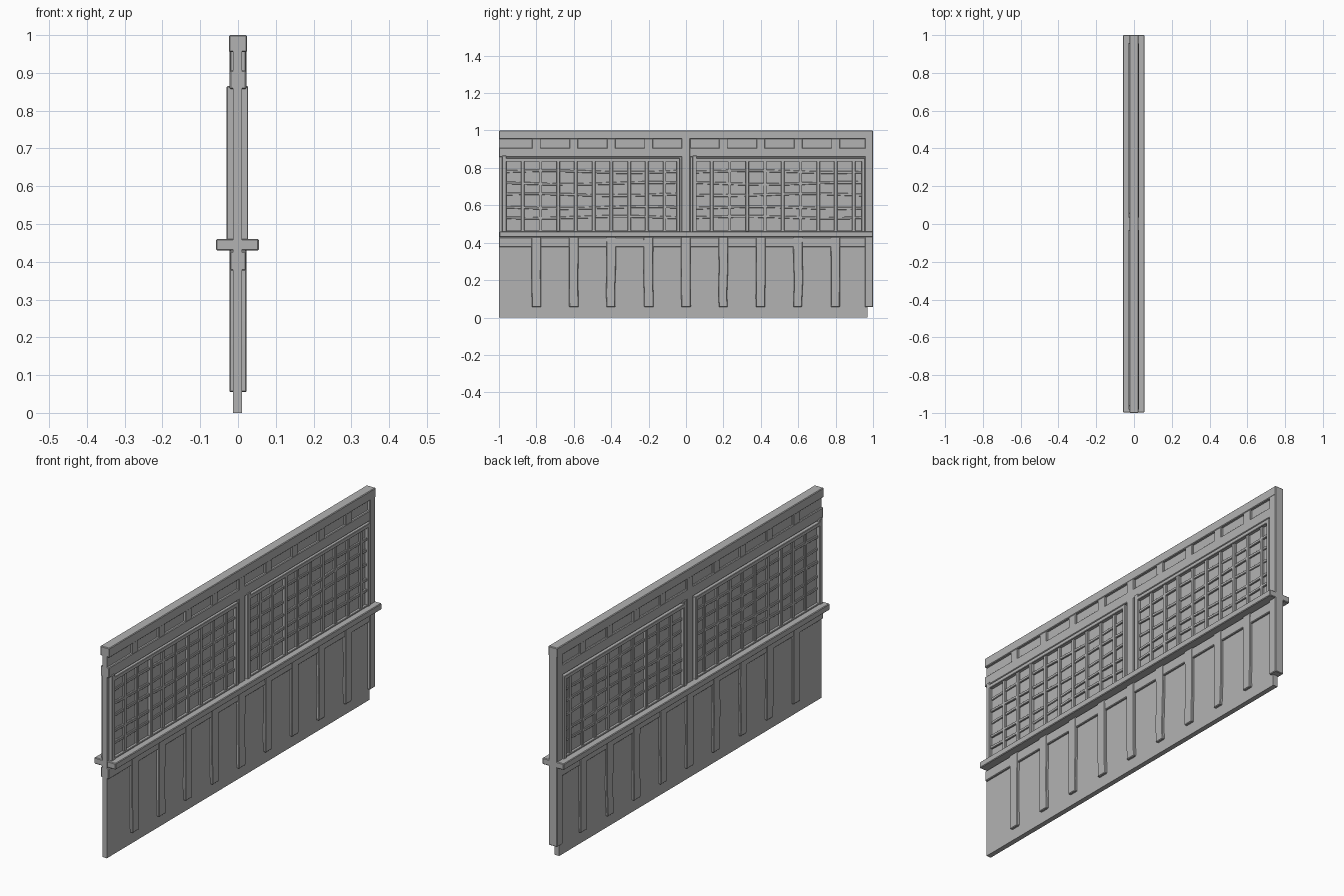
import bpy, bmesh, math, random
from mathutils import Vector

random.seed(4)
if "Cube" in bpy.data.objects:
    bpy.data.objects.remove(bpy.data.objects["Cube"], do_unlink=True)

grey = bpy.data.materials.new("plain_grey")
grey.use_nodes = True
COLOUR = (0.45, 0.45, 0.45, 1)
grey.diffuse_color = COLOUR
grey.node_tree.nodes["Principled BSDF"].inputs["Base Color"].default_value = COLOUR


def beam(name, x, y, z, bevel=0.003, cuts=0, axis=2, bend=None):
    """Box between (low, high) limits, optionally cut along an axis and bent."""
    bm = bmesh.new()
    bmesh.ops.create_cube(bm, size=1)
    limits = (x, y, z)
    for v in bm.verts:
        v.co = Vector([(a + b) / 2 + c * (b - a) for (a, b), c in zip(limits, v.co)])
    low, high = limits[axis]
    normal = Vector([float(i == axis) for i in range(3)])
    for i in range(cuts):
        point = normal * (low + (high - low) * (i + 1) / (cuts + 1))
        bmesh.ops.bisect_plane(bm, geom=bm.verts[:] + bm.edges[:] + bm.faces[:],
                               plane_co=point, plane_no=normal)
    if bend:
        for v in bm.verts:
            v.co += Vector(bend(v.co))
    mesh = bpy.data.meshes.new(name)
    bm.to_mesh(mesh)
    bm.free()
    mesh.materials.append(grey)
    ob = bpy.data.objects.new(name, mesh)
    bpy.context.collection.objects.link(ob)
    if bevel:
        mod = ob.modifiers.new("worn_edges", "BEVEL")
        mod.width = bevel
        mod.segments = 1
        mod.limit_method = "ANGLE"
    return ob


TIMBER = (-0.023, 0.023)
FULL = (-1, 1)

# Infill panel and long horizontal timbers
beam("wall_panel", (-0.013, 0.011), (-1, 0.97), (0, 0.98), bevel=0)
beam("top_beam", (-0.024, 0.024), FULL, (0.955, 1))
beam("frieze_rail", (-0.022, 0.022), FULL, (0.857, 0.907))
beam("sill", (-0.058, 0.055), (-0.997, 1), (0.43, 0.46))
beam("lower_rail", (-0.021, 0.021), (-1, 0.99), (0.377, 0.427))

# Full-height end post and centre post
beam("end_post", TIMBER, (0.957, 1), (0.055, 0.99))
beam("centre_post", TIMBER, (-0.024, 0.023), (0.44, 0.97))

# Short frieze blocks and hand-hewn lower posts at regular spacing
for i in range(9):
    c = -0.8 + i * 0.2
    beam("frieze_block", (-0.021, 0.021), (c - 0.023, c + 0.023), (0.9, 0.96), bevel=0.002)
    phase = random.uniform(0, 6)
    amount = random.uniform(0.001, 0.004)
    taper = random.uniform(0, 0.15)

    def hew(co, c=c, phase=phase, amount=amount, taper=taper):
        t = (0.43 - co.z) / 0.375
        return (0, amount * t * math.sin(phase + 7 * t) - (co.y - c) * taper * t, 0)

    beam("lower_post", TIMBER, (c - 0.027, c + 0.025), (0.055, 0.43), cuts=5, bend=hew)

# Two framed lattice windows
FRAME = (-0.03, 0.027)
for start, end in ((-0.983, -0.032), (0.035, 0.957)):
    beam("window_left_stile", FRAME, (start, start + 0.022), (0.455, 0.865), bevel=0.002)
    beam("window_right_stile", FRAME, (end - 0.018, end), (0.455, 0.85), bevel=0.002)
    beam("window_head", FRAME, (start, end), (0.833, 0.852), bevel=0.002)
    beam("window_foot", (-0.026, 0.024), (start, end), (0.455, 0.466), bevel=0.002)

    # Upright bars, the third one standing prouder
    first = -0.873 if start < 0 else 0.138
    for i in range(9):
        c = first + i * 0.0948
        d = 0.026 if i == 2 else 0.021
        beam("lattice_upright", (-d, d), (c - 0.009, c + 0.009), (0.46, 0.84), bevel=0.002)

    # Slightly wavy cross bars
    for row, z in enumerate((0.536, 0.588, 0.657, 0.717, 0.78)):
        phase = random.uniform(0, 6)

        def wave(co, phase=phase):
            return (0.002 * math.sin(9 * co.y + phase), 0, 0.005 * math.sin(7 * co.y + phase))

        beam("lattice_cross_bar", (-0.019, 0.018), (start + 0.01, end - 0.01),
             (z - 0.007, z + 0.007), bevel=0.002, cuts=16, axis=1, bend=wave)
